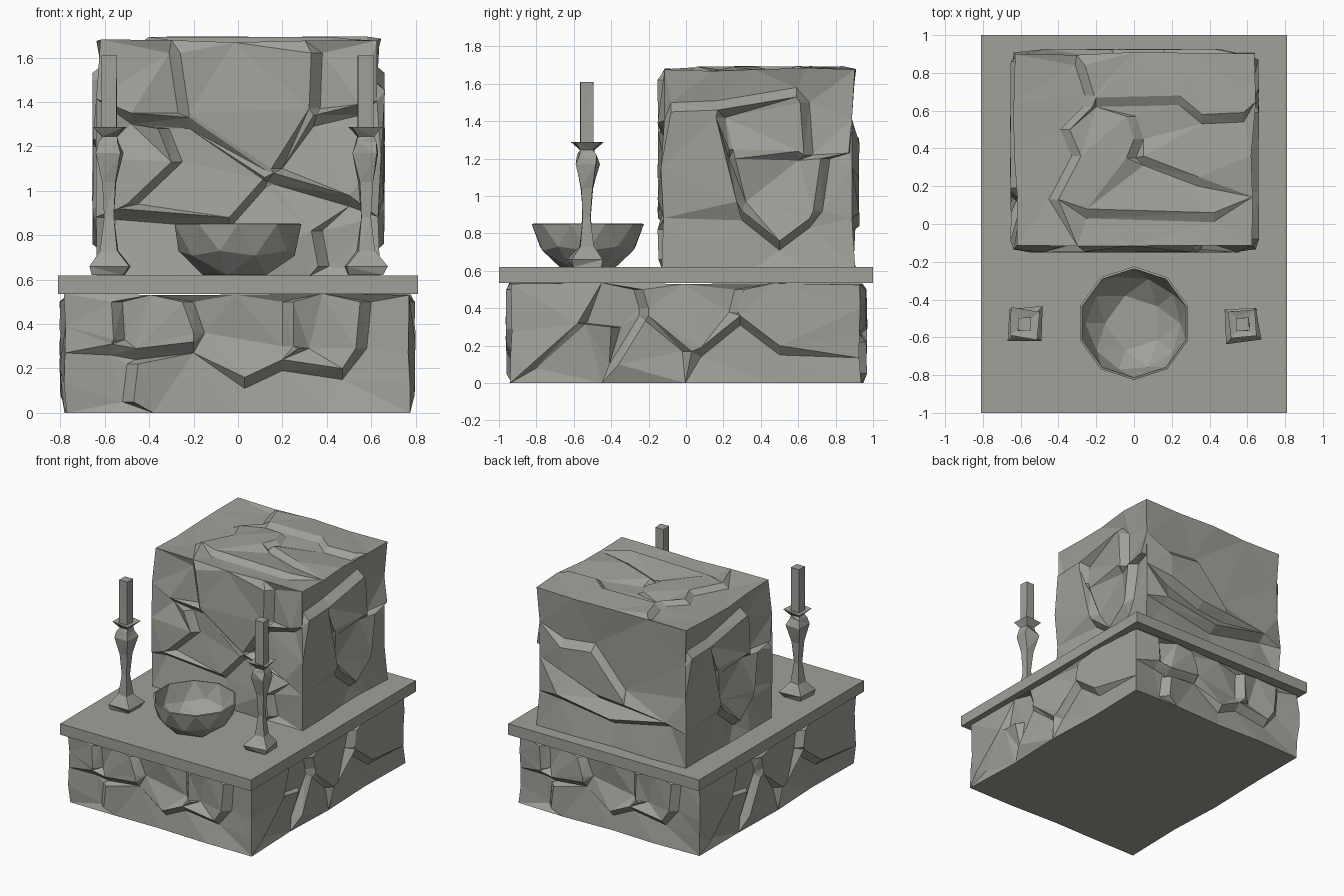
import bpy, bmesh, math, random
from mathutils import Vector, Matrix
from mathutils.geometry import delaunay_2d_cdt

cube = bpy.data.objects.get("Cube")
if cube:
    bpy.data.objects.remove(cube)

GREY = (0.36, 0.35, 0.32, 1)
stone = bpy.data.materials.new("warm_grey_stone")
stone.use_nodes = True
stone.diffuse_color = GREY
stone.node_tree.nodes["Principled BSDF"].inputs["Base Color"].default_value = GREY

# Directions in which a ridge drops to its recessed foot
STEP = 0.05
UP, DOWN = Vector((0, STEP)), Vector((0, -STEP))
LEFT, RIGHT = Vector((-STEP, 0)), Vector((STEP, 0))


def finish(bm, name):
    bmesh.ops.recalc_face_normals(bm, faces=bm.faces)
    mesh = bpy.data.meshes.new(name)
    bm.to_mesh(mesh)
    bm.free()
    mesh.materials.append(stone)
    obj = bpy.data.objects.new(name, mesh)
    bpy.context.collection.objects.link(obj)
    return obj


def mirrored(ridges, middle=0):
    """The same chipping seen the other way round."""
    return [(Vector((-drop.x, drop.y)), [(2 * middle - u, v) for u, v in line])
            for drop, line in ridges]


def chipped_panel(bm, low, high, ridges, place, proud, deep):
    """One broken stone face: every ridge has a proud crest and a recessed foot."""
    low, high = Vector(low), Vector(high)
    size = high - low
    margin = Vector((STEP, STEP)) * 0.7
    points, depths, edges = [], [], []
    # Evenly spaced border points, shared with the neighbouring panels
    for i in range(4):
        t = i / 4
        for u, v in ((t, 0), (1, t), (1 - t, 1), (0, 1 - t)):
            points.append(low + Vector((u * size.x, v * size.y)))
            depths.append(0)
    for drop, line in ridges:
        for shift, depth in ((0, proud), (1, -deep)):
            start = len(points)
            for point in line:
                p = Vector(point) + drop * shift
                points.append(Vector([min(max(c, a), b) for c, a, b in
                                      zip(p, low + margin, high - margin)]))
                depths.append(depth * random.uniform(0.7, 1.1))
            edges += [(k, k + 1) for k in range(start, len(points) - 1)]
    coords, _, faces, origins, _, _ = delaunay_2d_cdt(points, edges, [], 0, 0.001)
    verts = [bm.verts.new(place(c.x, c.y, depths[o[0]] if o else 0))
             for c, o in zip(coords, origins)]
    for face in faces:
        bm.faces.new([verts[k] for k in face])


def rough_block(name, low, high, sides, proud, deep, seed):
    """Five chipped faces welded into a block with worn corners."""
    random.seed(seed)
    bm = bmesh.new()
    (x0, y0, z0), (x1, y1, z1) = low, high
    across_x, across_y = ((x0, z0), (x1, z1)), ((y0, z0), (y1, z1))
    panels = {
        "front": (across_x, lambda u, v, d: (u, y0 - d, v)),
        "back": (across_x, lambda u, v, d: (u, y1 + d, v)),
        "left": (across_y, lambda u, v, d: (x1 + d, u, v)),
        "right": (across_y, lambda u, v, d: (x0 - d, u, v)),
        "top": (((x0, y0), (x1, y1)), lambda u, v, d: (u, v, z1 + d * 0.6)),
    }
    for side, (corners, place) in panels.items():
        chipped_panel(bm, *corners, sides.get(side, []), place, proud, deep)
    bmesh.ops.remove_doubles(bm, verts=bm.verts, dist=0.0005)
    bmesh.ops.contextual_create(bm, geom=[e for e in bm.edges if e.is_boundary])
    # Wear the block's outer edges inward
    centre = (Vector(low) + Vector(high)) / 2
    for v in bm.verts:
        hits = sum(min(abs(c - a), abs(c - b)) < 0.0005 for c, a, b in zip(v.co, low, high))
        if hits > 1:
            pull = random.uniform(-0.005, 0.025)
            for i in (0, 1):
                v.co[i] -= math.copysign(pull, v.co[i] - centre[i])
            if v.co.z > centre.z:
                v.co.z -= random.uniform(0, 0.02)
    return finish(bm, name)


# Broken ridges of the upper stone
upper_front = [
    (LEFT, [(-.26, 1.62), (-.22, 1.35)]),
    (DOWN, [(-.48, 1.35), (-.22, 1.33), (.13, 1.09)]),
    (RIGHT, [(.33, 1.62), (.32, 1.37), (.15, 1.1)]),
    (DOWN, [(.34, 1.34), (.55, 1.39)]),
    (RIGHT, [(-.36, 1.28), (-.3, 1.13), (-.5, .94)]),
    (DOWN, [(-.54, .92), (-.04, .88), (.12, 1.06)]),
    (DOWN, [(.16, 1.08), (.5, .98)]),
    (RIGHT, [(.33, .82), (.36, .66)]),
]
upper_side = [
    (UP, [(-.08, 1.45), (.17, 1.46), (.59, 1.53)]),
    (RIGHT, [(.16, 1.42), (.27, .97)]),
    (DOWN, [(.23, 1.25), (.6, 1.24)]),
    (RIGHT, [(.61, 1.5), (.63, 1.22)]),
    (DOWN, [(.3, .92), (.5, .76), (.66, .88)]),
    (RIGHT, [(.68, .92), (.72, 1.2), (.87, 1.23)]),
]
upper_back = [
    (UP, [(.42, 1.28), (.16, 1.31), (-.1, 1.02)]),
    (DOWN, [(.41, 1.1), (.12, 1), (-.12, .98)]),
    (DOWN, [(.45, .91), (0, .84), (-.47, .94)]),
]
upper_top = [
    (LEFT, [(-.26, .84), (-.21, .68)]),
    (DOWN, [(-.2, .67), (.24, .68), (.36, .58), (.58, .59)]),
    (LEFT, [(-.22, .62), (-.34, .5), (-.28, .36), (-.4, .13)]),
    (RIGHT, [(-.04, .57), (0, .45), (-.04, .35)]),
    (DOWN, [(.05, .36), (.34, .25)]),
    (DOWN, [(-.25, .08), (.42, .06)]),
]
rough_block("upper_stone_block", (-.64, -.135, .615), (.645, .91, 1.685),
            {"front": upper_front, "left": upper_side, "back": upper_back,
             "right": mirrored(upper_side, .39), "top": upper_top}, .016, .045, 3)

# Broken ridges of the lower stone
lower_front = [
    (RIGHT, [(-.57, .5), (-.56, .33)]),
    (DOWN, [(-.57, .31), (-.46, .29), (-.2, .32)]),
    (RIGHT, [(-.25, .5), (-.2, .36)]),
    (LEFT, [(-.45, .22), (-.47, .05)]),
    (DOWN, [(.03, .16), (.2, .24), (.47, .2)]),
    (LEFT, [(.25, .5), (.25, .3)]),
    (RIGHT, [(.27, .29), (.53, .29), (.55, .5)]),
]
lower_side = [
    (RIGHT, [(-.85, .08), (-.58, .32), (-.4, .3)]),
    (LEFT, [(-.36, .1), (-.2, .36), (.03, .17)]),
    (LEFT, [(-.23, .5), (-.2, .4)]),
    (DOWN, [(.08, .19), (.29, .36), (.5, .2)]),
    (LEFT, [(.31, .5), (.28, .38)]),
]
rough_block("lower_stone_block", (-.785, -.945, 0), (.78, .95, .54),
            {"front": lower_front, "left": lower_side, "back": mirrored(lower_front),
             "right": mirrored(lower_side)}, .018, .04, 8)

# Flat slab between the two stones
bm = bmesh.new()
bmesh.ops.create_cube(bm, size=1, matrix=Matrix.Translation((0, 0, .577))
                      @ Matrix.Diagonal((1.62, 2, .085, 1)))
finish(bm, "altar_slab")

# Faceted offering bowl: lower half of a coarse sphere with a flattened foot
bm = bmesh.new()
bmesh.ops.create_icosphere(bm, subdivisions=2, radius=1)
bmesh.ops.delete(bm, geom=[v for v in bm.verts if v.co.z > 0.01], context='VERTS')
for v in bm.verts:
    v.co = (v.co.x * .3, v.co.y * .3 - .525, max(.85 + v.co.z * .27, .62))
bowl = finish(bm, "bowl")
shell = bowl.modifiers.new("wall", 'SOLIDIFY')
shell.thickness = .012
shell.offset = -1


def spindle(name, x, profile, seed, wobble):
    """Square rings (half width, height) stitched into a crooked spindle."""
    random.seed(seed)
    bm = bmesh.new()
    rings = []
    for half, z in profile:
        ring = []
        twist = random.uniform(-wobble, wobble)
        for k in range(4):
            angle = math.pi * (k + 0.5) / 2 + twist
            r = half * 1.35 * random.uniform(1 - wobble, 1 + wobble)
            ring.append(bm.verts.new((x + r * math.cos(angle), r * math.sin(angle) - .53, z)))
        rings.append(ring)
    for a, b in zip(rings, rings[1:]):
        for k in range(4):
            n = (k + 1) % 4
            bm.faces.new((a[k], a[n], b[n], b[k]))
    bm.faces.new(rings[0])
    bm.faces.new(rings[-1])
    bmesh.ops.triangulate(bm, faces=bm.faces)
    return finish(bm, name)


# Candlesticks: foot, waisted stem and drip tray, each with a candle
holder = [(.075, .62), (.092, .66), (.04, .73), (.022, .88), (.032, 1.04), (.062, 1.17),
          (.045, 1.22), (.035, 1.245), (.078, 1.288), (.035, 1.278)]
candle = [(.036, 1.27), (.036, 1.61)]
for side, x, seed in (("left", .575, 5), ("right", -.58, 9)):
    spindle(side + "_candlestick", x, holder, seed, .12)
    spindle(side + "_candle", x, candle, seed, .06)
